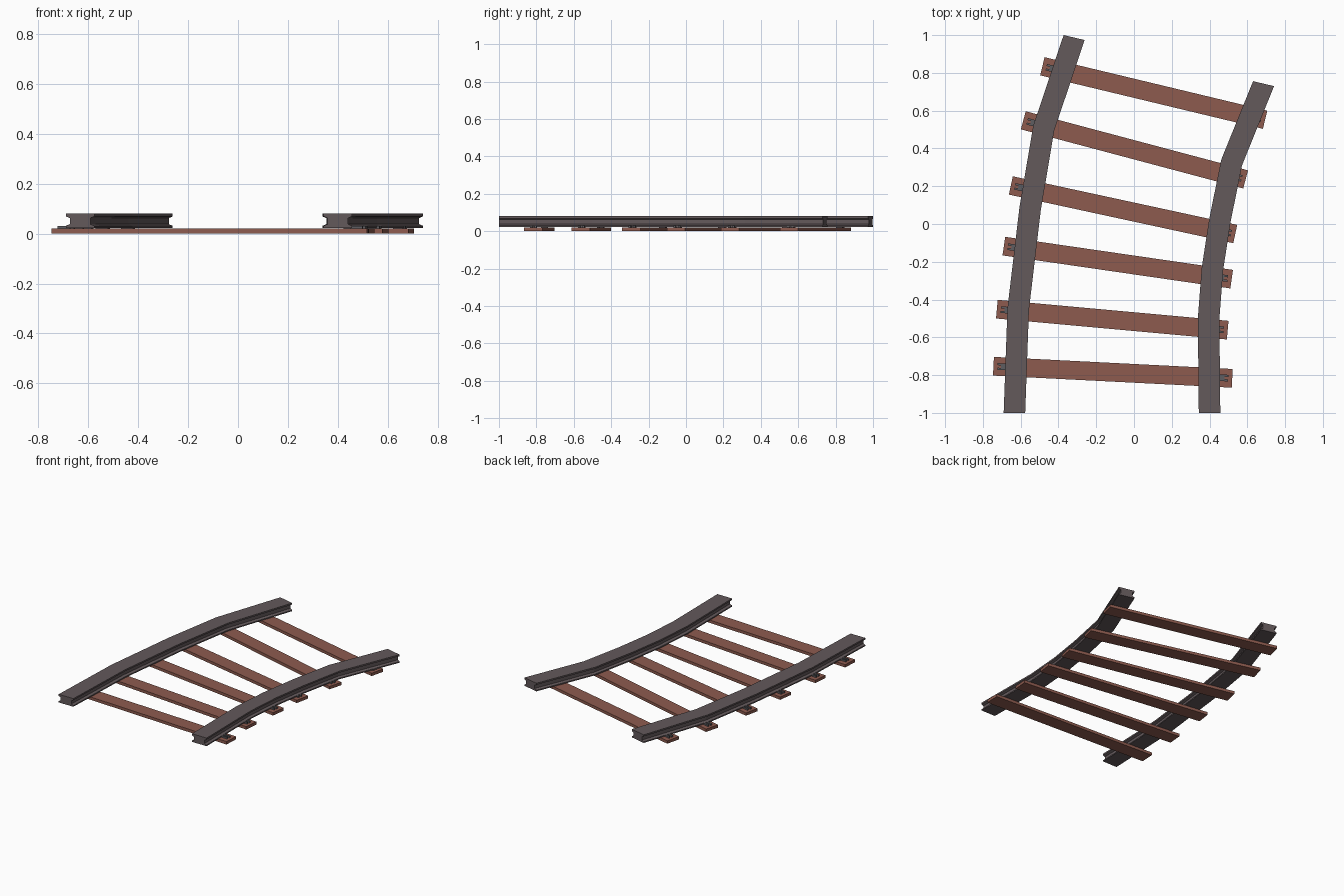
import bpy, bmesh, math
from mathutils import Vector

if "Cube" in bpy.data.objects:
    bpy.data.objects.remove(bpy.data.objects["Cube"])


def material(name, rgb):
    m = bpy.data.materials.new(name)
    m.diffuse_color = (*rgb, 1)
    m.use_nodes = True
    m.node_tree.nodes["Principled BSDF"].inputs["Base Color"].default_value = m.diffuse_color
    return m


STEEL = material("rail_steel", (0.125, 0.10, 0.105))
WOOD = material("tie_wood", (0.27, 0.105, 0.078))
IRON = material("clip_iron", (0.11, 0.11, 0.12))


def finish(name, bm, mat):
    bmesh.ops.recalc_face_normals(bm, faces=bm.faces)
    me = bpy.data.meshes.new(name)
    bm.to_mesh(me)
    bm.free()
    me.materials.append(mat)
    ob = bpy.data.objects.new(name, me)
    bpy.context.collection.objects.link(ob)
    return ob


# I-shaped rail section, right half from bottom to top (offset, z)
HALF = [(0.057, 0.023), (0.057, 0.031), (0.041, 0.038),
        (0.041, 0.062), (0.057, 0.069), (0.057, 0.080)]
SECTION = HALF + [(-x, z) for x, z in reversed(HALF)]


def rail(name, path):
    pts = [Vector(p) for p in path]
    bm = bmesh.new()
    rings = []
    for i, p in enumerate(pts):
        if i == 0:
            t = Vector((0, 1))
        elif i == len(pts) - 1:
            t = Vector((0.235, 1)).normalized()
        else:
            t = ((p - pts[i - 1]).normalized() + (pts[i + 1] - p).normalized()).normalized()
        n = Vector((t.y, -t.x))
        rings.append([bm.verts.new((p.x + n.x * o, p.y + n.y * o, z)) for o, z in SECTION])
    k = len(SECTION)
    for a, b in zip(rings, rings[1:]):
        for j in range(k):
            bm.faces.new((a[j], a[(j + 1) % k], b[(j + 1) % k], b[j]))
    bm.faces.new(rings[0])
    bm.faces.new(rings[-1])
    return finish(name, bm, STEEL)


def box(bm, centre, axis, length, width, z0, z1):
    # upright box whose length runs along a flat direction
    side = Vector((-axis.y, axis.x))
    corners = [centre + axis * (sx * length / 2) + side * (sy * width / 2)
               for sx, sy in ((-1, -1), (1, -1), (1, 1), (-1, 1))]
    lo = [bm.verts.new((c.x, c.y, z0)) for c in corners]
    hi = [bm.verts.new((c.x, c.y, z1)) for c in corners]
    bm.faces.new(lo[::-1])
    bm.faces.new(hi)
    for i in range(4):
        j = (i + 1) % 4
        bm.faces.new((lo[i], lo[j], hi[j], hi[i]))


# Two curved rails
rail("left_rail", [(-0.633, -1), (-0.613, -0.45), (-0.55, 0.08),
                   (-0.478, 0.507), (-0.317, 0.987)])
rail("right_rail", [(0.400, -1), (0.395, -0.50), (0.415, -0.24), (0.455, 0.02),
                    (0.517, 0.326), (0.686, 0.743)])

# Ties with a two-pronged clip outside each rail
TIES = [((-0.744, -0.753), (0.520, -0.817)),
        ((-0.726, -0.451), (0.496, -0.562)),
        ((-0.689, -0.117), (0.517, -0.292)),
        ((-0.652, 0.204), (0.536, -0.053)),
        ((-0.586, 0.549), (0.591, 0.236)),
        ((-0.485, 0.835), (0.694, 0.552))]
for i, (a, b) in enumerate(TIES, 1):
    a, b = Vector(a), Vector(b)
    axis = (b - a).normalized()
    side = Vector((-axis.y, axis.x))
    bm = bmesh.new()
    box(bm, (a + b) / 2, axis, (b - a).length, 0.099, 0, 0.02)
    finish(f"tie_{i}", bm, WOOD)
    for label, end, inward in (("left", a, axis), ("right", b, -axis)):
        bm = bmesh.new()
        box(bm, end + inward * 0.055, inward, 0.03, 0.034, 0.019, 0.026)
        for s in (-1, 1):
            box(bm, end + inward * 0.046 + side * (s * 0.012), inward, 0.05, 0.011, 0.019, 0.031)
        finish(f"{label}_clip_{i}", bm, IRON)
